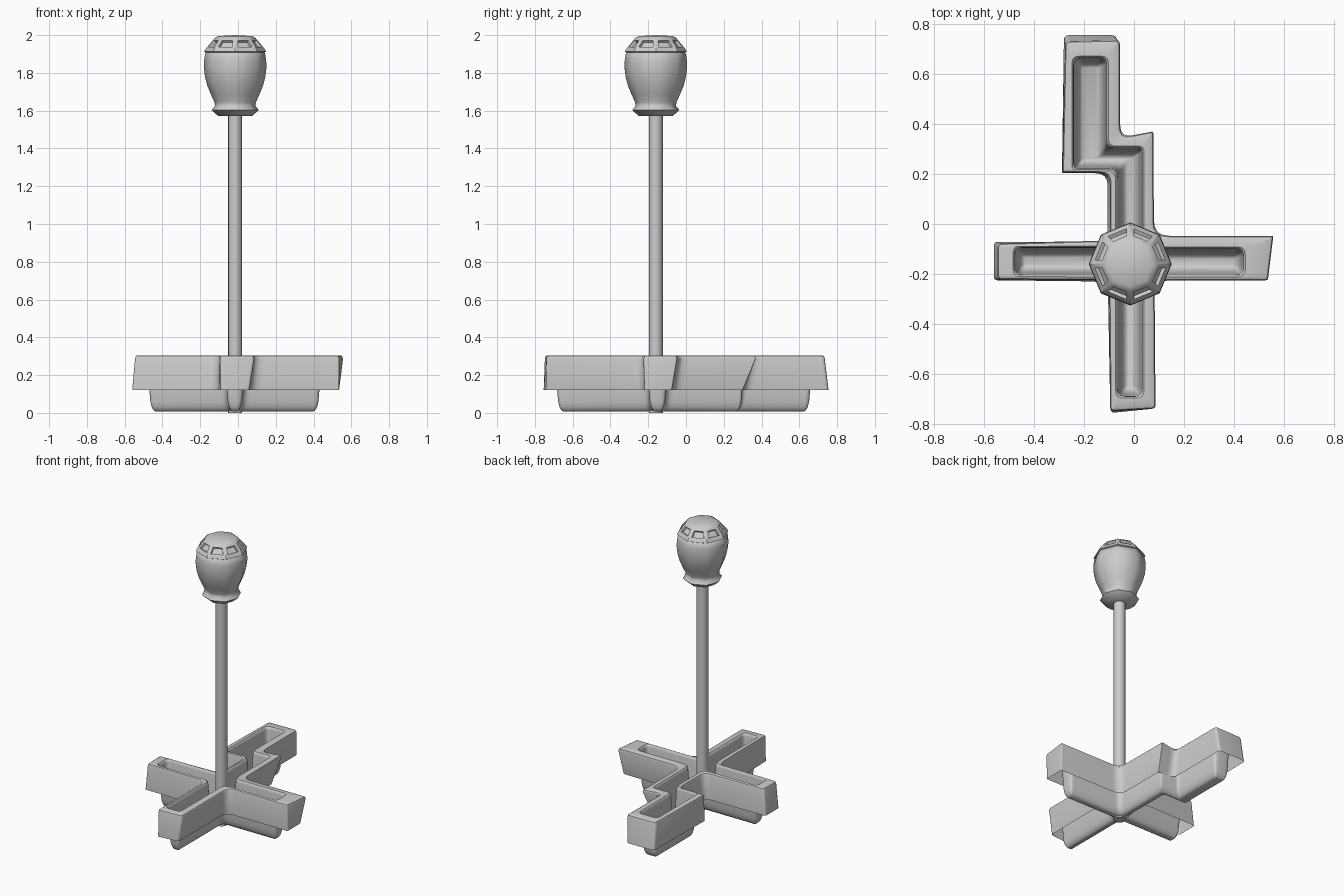
import bpy, bmesh
from math import cos, sin, pi
from mathutils import Vector

if "Cube" in bpy.data.objects:
    bpy.data.objects.remove(bpy.data.objects["Cube"])

AXIS = Vector((-0.015, -0.16, 0))


def finish(bm, name, angle):
    me = bpy.data.meshes.new(name)
    bm.to_mesh(me)
    bm.free()
    ob = bpy.data.objects.new(name, me)
    bpy.context.collection.objects.link(ob)
    bpy.ops.object.select_all(action='DESELECT')
    ob.select_set(True)
    bpy.context.view_layer.objects.active = ob
    bpy.ops.object.shade_smooth_by_angle(angle=angle * pi / 180)
    return ob


def bridge(bm, rings):
    faces = []
    for a, b in zip(rings, rings[1:]):
        n = len(a)
        for i in range(n):
            j = (i + 1) % n
            faces.append(bm.faces.new((a[i], a[j], b[j], b[i])))
    return faces


def inset(pts, d):
    out = []
    for i, p in enumerate(pts):
        a = (p - pts[i - 1]).normalized()
        b = (pts[(i + 1) % len(pts)] - p).normalized()
        na, nb = Vector((-a.y, a.x)), Vector((-b.y, b.x))
        out.append(p + (na + nb) * d / (1 + na.dot(nb)))
    return out


def fillet(pts, radii, n=5):
    out = []
    for i, p in enumerate(pts):
        r = radii[i]
        a = p + (pts[i - 1] - p).normalized() * r
        b = p + (pts[(i + 1) % len(pts)] - p).normalized() * r
        for k in range(n):
            t = k / (n - 1)
            out.append(a * (1 - t) ** 2 + p * 2 * t * (1 - t) + b * t * t)
    return out


def vecs(pts):
    return [Vector(p) for p in pts]


# Cross-shaped trough: skirt foot, skirt top and channel outlines
foot = vecs([(-.56, -.072), (-.56, -.225), (-.105, -.23), (-.092, -.755), (.06, -.74), (.062, -.22),
             (.535, -.22), (.535, -.075), (.05, -.072), (.05, .30), (-.07, .30), (-.07, .755),
             (-.28, .755), (-.288, .203), (-.105, .203), (-.105, -.07)])
rim = vecs([(-.545, -.078), (-.545, -.222), (-.1, -.225), (-.095, -.748), (.086, -.738), (.082, -.225),
            (.535, -.225), (.557, -.047), (.08, -.047), (.077, .37), (-.055, .345), (-.056, .735),
            (-.275, .73), (-.286, .205), (-.095, .205), (-.095, -.066)])
chan = vecs([(-.475, -.095), (-.475, -.203), (-.065, -.203), (-.065, -.688), (.032, -.688), (.032, -.203),
             (.437, -.203), (.437, -.1), (.032, -.1), (.032, .303), (-.11, .303), (-.11, .663),
             (-.24, .663), (-.24, .222), (-.065, .222), (-.065, -.095)])
r_out = [.015, .015, .06, .015, .015, .06, .008, .008, .06, .006, .05, .02, .02, .008, .05, .05]
r_in = [.03, .03, .05, .03, .03, .05, .03, .03, .05, .02, .03, .03, .03, .02, .04, .04]
levels = [(foot, 0, .12, r_out), (rim, 0, .287, r_out), (rim, .004, .3, r_out), (rim, .013, .305, r_out),
          (chan, -.008, .305, r_in), (chan, -.002, .298, r_in), (chan, 0, .285, r_in),
          (chan, .006, .12, r_in), (chan, .011, .06, r_in), (chan, .018, .032, r_in),
          (chan, .028, .014, r_in), (chan, .038, .008, r_in)]
bm = bmesh.new()
rings = []
for pts, d, z, radii in levels:
    shrink = [max(.004, r - max(d, 0) * .7) for r in radii]
    rings.append([bm.verts.new((p.x, p.y, z)) for p in fillet(inset(pts, d), shrink)])
bridge(bm, rings)
bm.faces.new(rings[-1])
finish(bm, "cross_trough", 38)


# Turned parts share one lathe helper
def lathe(profile, sides):
    bm = bmesh.new()
    rings = [[bm.verts.new(AXIS + Vector((r * cos(2 * pi * i / sides), r * sin(2 * pi * i / sides), z)))
              for i in range(sides)] for r, z in profile]
    faces = bridge(bm, rings)
    return bm, rings, faces


# Rod
bm, rings, _ = lathe([(.037, 0), (.037, 1.6)], 16)
bm.faces.new(rings[0][::-1])
finish(bm, "rod", 35)

# Eight-sided knob with flared collar
bm, rings, _ = lathe([(.09, 1.572), (.125, 1.603), (.107, 1.625), (.11, 1.645), (.128, 1.685), (.147, 1.73),
                      (.16, 1.78), (.166, 1.83), (.164, 1.87), (.158, 1.905), (.15, 1.91)], 8)
bm.faces.new(rings[0][::-1])
finish(bm, "knob_body", 48)

# Faceted crown with a recessed window in each side
bm, rings, faces = lathe([(.15, 1.905), (.164, 1.912), (.158, 1.925), (.108, 1.985), (.09, 1.995)], 8)
tip = bm.verts.new(AXIS + Vector((0, 0, 2)))
for i in range(8):
    bm.faces.new((rings[-1][i], rings[-1][(i + 1) % 8], tip))
bm.normal_update()
panels = faces[16:24]
bmesh.ops.inset_individual(bm, faces=panels, thickness=.016, use_even_offset=True)
bmesh.ops.inset_individual(bm, faces=panels, thickness=.003, depth=-.014, use_even_offset=True)
finish(bm, "knob_crown", 28)
